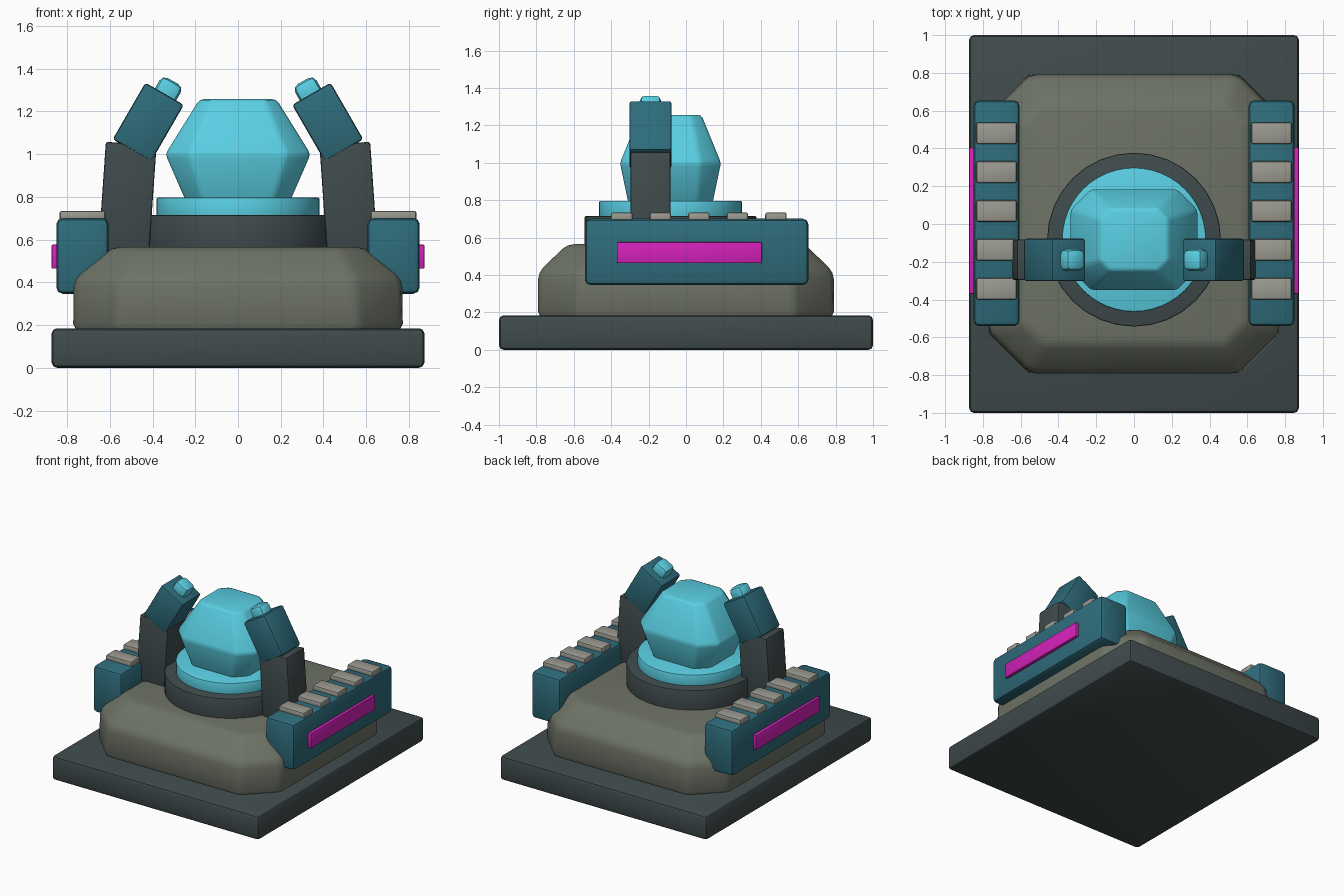
import bpy
import bmesh
import math
from mathutils import Matrix, Vector

old = bpy.data.objects.get("Cube")
if old:
    bpy.data.objects.remove(old, do_unlink=True)


def make_material(name, rgb):
    """Flat material from 0-255 display values, stored as linear."""
    linear = [((c / 255 + 0.055) / 1.055) ** 2.4 for c in rgb]
    mat = bpy.data.materials.new(name)
    mat.use_nodes = True
    mat.diffuse_color = (*linear, 1)
    mat.node_tree.nodes["Principled BSDF"].inputs["Base Color"].default_value = (*linear, 1)
    return mat


CHARCOAL = make_material("charcoal", (64, 75, 76))
OLIVE = make_material("olive grey", (109, 114, 101))
TEAL = make_material("dark teal", (46, 108, 123))
CYAN = make_material("bright cyan", (90, 207, 227))
MAGENTA = make_material("magenta", (212, 33, 186))
GREY = make_material("light grey", (155, 154, 145))


def finish(bm, name, mat, bevel=0, segments=2, min_angle=20):
    """Round the hard edges, then turn the bmesh into a shaded object."""
    bmesh.ops.recalc_face_normals(bm, faces=bm.faces)
    if bevel:
        edges = [e for e in bm.edges if e.calc_face_angle(0) > math.radians(min_angle)]
        bmesh.ops.bevel(bm, geom=edges, offset=bevel, segments=segments,
                        profile=0.5, affect='EDGES', clamp_overlap=True)
    mesh = bpy.data.meshes.new(name)
    bm.to_mesh(mesh)
    bm.free()
    mesh.materials.append(mat)
    obj = bpy.data.objects.new(name, mesh)
    bpy.context.collection.objects.link(obj)
    bpy.ops.object.select_all(action='DESELECT')
    obj.select_set(True)
    bpy.context.view_layer.objects.active = obj
    bpy.ops.object.shade_smooth_by_angle(angle=math.radians(32))
    return obj


def box(name, mat, center, size, bevel, tilt=0, segments=2):
    """Bevelled box, tilted about the y axis."""
    bm = bmesh.new()
    bmesh.ops.create_cube(bm, size=1)
    bmesh.ops.scale(bm, vec=size, verts=bm.verts)
    matrix = Matrix.Translation(center) @ Matrix.Rotation(math.radians(tilt), 4, 'Y')
    bmesh.ops.transform(bm, matrix=matrix, verts=bm.verts)
    return finish(bm, name, mat, bevel, segments)


def disc(name, mat, center_y, z0, z1, radius, sides, bevel):
    bm = bmesh.new()
    bmesh.ops.create_cone(bm, cap_ends=True, segments=sides, radius1=radius,
                          radius2=radius, depth=z1 - z0)
    bmesh.ops.translate(bm, vec=(0, center_y, (z0 + z1) / 2), verts=bm.verts)
    return finish(bm, name, mat, bevel, min_angle=40)


def octagon_loft(name, mat, center_y, rings, bevel):
    """Stack of corner-cut rectangles: (z, half width, half depth, corner cut)."""
    bm = bmesh.new()
    loops = []
    for z, hx, hy, cut in rings:
        outline = [(hx, cut - hy), (hx, hy - cut), (hx - cut, hy), (cut - hx, hy),
                   (-hx, hy - cut), (-hx, cut - hy), (cut - hx, -hy), (hx - cut, -hy)]
        loops.append([bm.verts.new((x, y + center_y, z)) for x, y in outline])
    for low, high in zip(loops, loops[1:]):
        for i in range(8):
            j = (i + 1) % 8
            bm.faces.new((low[i], low[j], high[j], high[i]))
    bm.faces.new(loops[0][::-1])
    bm.faces.new(loops[-1])
    return finish(bm, name, mat, bevel)


# Base slab and chamfered body
box("base_slab", CHARCOAL, (0, 0, 0.0925), (1.745, 2, 0.185), 0.025)
octagon_loft("body", OLIVE, 0, [(0.17, 0.772, 0.792, 0.21),
                                (0.415, 0.768, 0.79, 0.22),
                                (0.565, 0.59, 0.635, 0.11)], 0.035)

# Turntable collar, glowing disc and faceted core
CORE_Y = -0.083
disc("collar", CHARCOAL, CORE_Y, 0.5, 0.715, 0.46, 32, 0.008)
disc("core_disc", CYAN, CORE_Y, 0.68, 0.797, 0.382, 48, 0.008)
octagon_loft("core", CYAN, CORE_Y, [(0.76, 0.235, 0.22, 0.08),
                                    (1.0, 0.34, 0.27, 0.11),
                                    (1.257, 0.18, 0.165, 0.055)], 0.018)

# Mirrored prongs and side pods
ARM_Y = -0.19
POD_Y = 0.057
for side, label in ((1, "left"), (-1, "right")):
    box(label + "_pillar", CHARCOAL, (side * 0.519, ARM_Y, 0.775),
        (0.238, 0.215, 0.55), 0.01, -4 * side)
    box(label + "_prong_head", TEAL, (side * 0.42, ARM_Y, 1.15),
        (0.208, 0.226, 0.306), 0.014, -30 * side)
    box(label + "_prong_tip", CYAN, (side * 0.332, ARM_Y, 1.292),
        (0.115, 0.115, 0.115), 0.03, -30 * side)
    box(label + "_pod", TEAL, (side * 0.728, POD_Y, 0.524),
        (0.245, 1.195, 0.355), 0.03)
    box(label + "_light_strip", MAGENTA, (side * 0.855, 0.018, 0.52),
        (0.036, 0.775, 0.112), 0.006)
    for i in range(5):
        box(f"{label}_pod_plate_{i + 1}", GREY, (side * 0.728, 0.481 - 0.206 * i, 0.711),
            (0.215, 0.115, 0.048), 0.012)
